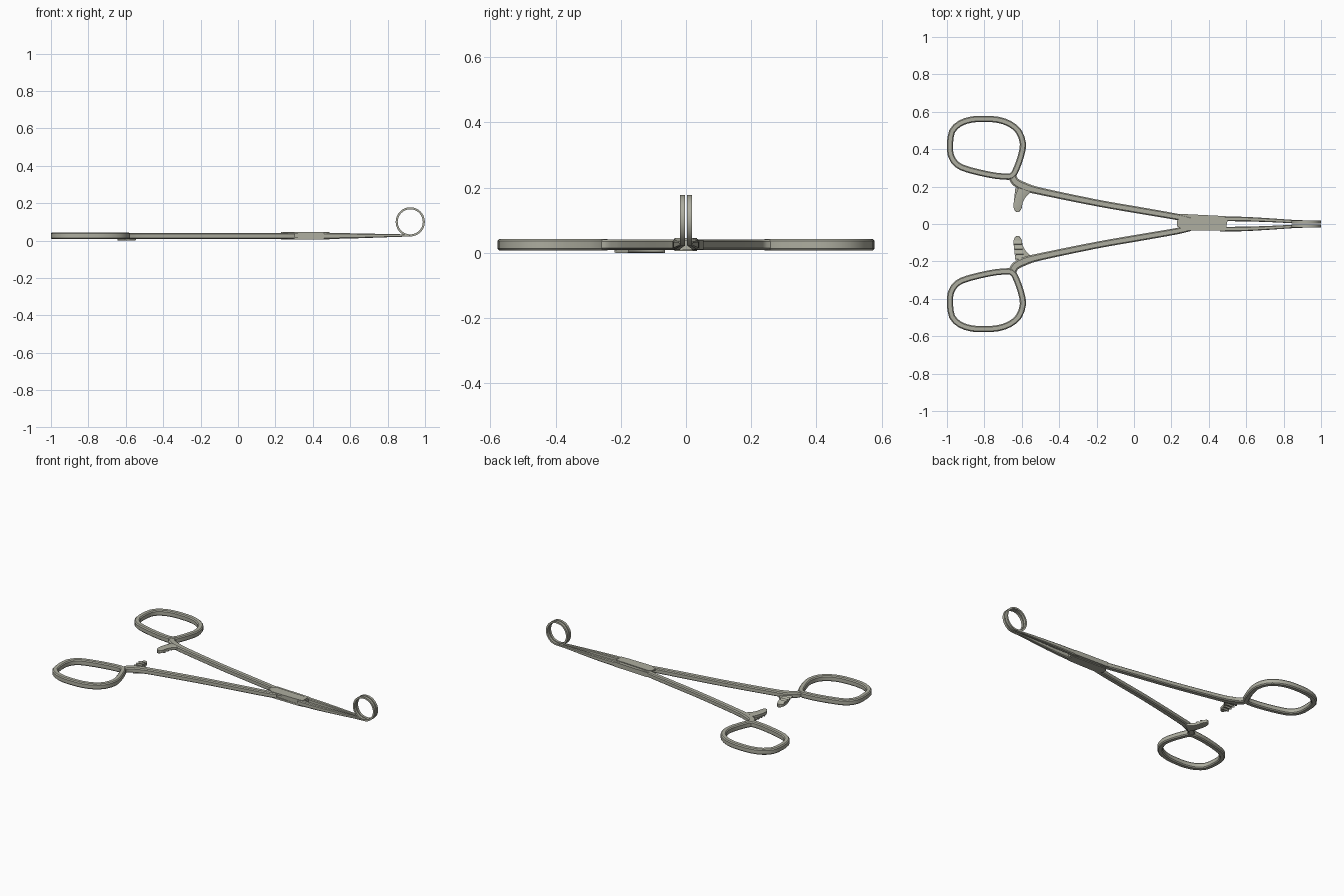
import bpy, bmesh, math
from mathutils import Vector

if "Cube" in bpy.data.objects:
    bpy.data.objects.remove(bpy.data.objects["Cube"])

steel = bpy.data.materials.new("steel")
steel.diffuse_color = (0.42, 0.42, 0.35, 1)
steel.use_nodes = True
steel.node_tree.nodes["Principled BSDF"].inputs["Base Color"].default_value = steel.diffuse_color


def finish(name, bm, smooth=True):
    bmesh.ops.recalc_face_normals(bm, faces=bm.faces)
    me = bpy.data.meshes.new(name)
    bm.to_mesh(me)
    bm.free()
    ob = bpy.data.objects.new(name, me)
    bpy.context.collection.objects.link(ob)
    me.materials.append(steel)
    if smooth:
        bpy.context.view_layer.objects.active = ob
        ob.select_set(True)
        bpy.ops.object.shade_smooth_by_angle(angle=math.radians(30))
        ob.select_set(False)
    return ob


def refine(pts, closed, steps):
    # Catmull-Rom interpolation of tuples
    n, out = len(pts), []
    get = lambda i: Vector(pts[i % n] if closed else pts[max(0, min(n - 1, i))])
    for i in range(n if closed else n - 1):
        a, b, c, d = (get(i + k) for k in (-1, 0, 1, 2))
        for s in range(steps):
            t = s / steps
            out.append(0.5 * (2 * b + (c - a) * t + (2 * a - 5 * b + 4 * c - d) * t * t
                              + (3 * b - a - 3 * c + d) * t ** 3))
    if not closed:
        out.append(get(n - 1))
    return out


def sweep(name, pts, closed=False, steps=3, chamfer=0.35):
    # pts: (x, y, half width, z centre, half height), chamfered bar section
    k = 1 - chamfer
    section = [(1, k), (k, 1), (-k, 1), (-1, k), (-1, -k), (-k, -1), (k, -1), (1, -k)]
    path = refine(pts, closed, steps)
    bm, loops, n = bmesh.new(), [], len(path)
    for i, p in enumerate(path):
        a = path[i - 1] if closed or i else p
        b = path[(i + 1) % n] if closed or i < n - 1 else p
        nx, ny = -(b[1] - a[1]), b[0] - a[0]
        m = math.hypot(nx, ny)
        loops.append([bm.verts.new((p[0] + nx / m * p[2] * u, p[1] + ny / m * p[2] * u,
                                    p[3] + p[4] * v)) for u, v in section])
    for i in range(n if closed else n - 1):
        A, B = loops[i], loops[(i + 1) % n]
        for j in range(8):
            q = (j + 1) % 8
            bm.faces.new((A[j], A[q], B[q], B[j]))
    if not closed:
        bm.faces.new(loops[0])
        bm.faces.new(loops[-1])
    return finish(name, bm)


def prism(name, outline, vec):
    bm = bmesh.new()
    f = bm.faces.new([bm.verts.new(p) for p in outline])
    r = bmesh.ops.extrude_face_region(bm, geom=[f])
    bmesh.ops.translate(bm, vec=vec, verts=[v for v in r["geom"] if isinstance(v, bmesh.types.BMVert)])
    return finish(name, bm, False)


LOOP = [(-.984, .425), (-.973, .495), (-.93, .538), (-.866, .559), (-.795, .562), (-.727, .557),
        (-.663, .535), (-.615, .493), (-.594, .43), (-.602, .372), (-.626, .302), (-.652, .258),
        (-.70, .254), (-.78, .265), (-.888, .291), (-.947, .318), (-.979, .366)]
SHANK = [(-.652, .262, .02), (-.635, .226, .022), (-.585, .199, .023), (-.5, .175, .0195), (-.2, .113, .018),
         (0, .078, .018), (.22, .040, .017), (.30, .022, .016)]
RATCHET = [(-.575, .198, .036), (-.602, .16, .028), (-.618, .12, .024), (-.622, .09, .022),
           (-.622, .072, .015), (-.622, .064, .006)]

for side, s in (("left", 1), ("right", -1)):
    # handle: finger loop, shank and ratchet arm
    sweep(side + "_finger_loop", [(x, y * s, .0165, .025, .018) for x, y in LOOP], True, 2)
    sweep(side + "_shank", [(x, y * s, w, .025, .016) for x, y, w in SHANK])
    zc = .03 if s > 0 else .010
    sweep(side + "_ratchet", [(x, y * s, w, zc, .010) for x, y, w in RATCHET], steps=2, chamfer=.2)
    # ratchet teeth: up on the right arm, down on the left
    for i in range(4):
        y, z = s * (.085 + .027 * i), zc - s * .009
        xl, xr = -.643 + .002 * i, -.600 + .005 * i
        prism(f"{side}_tooth_{i + 1}", [(xl, y, z), (xl, y + s * .025, z), (xl, y + s * .022, z - s * .011)],
              (xr - xl, 0, 0))
    # tapering jaw running tangent into the tip ring
    sweep(side + "_jaw", [(.46, s * .028, .013, .025, .017), (.60, s * .026, .012, .025, .014),
                          (.75, s * .019, .010, .026, .010), (.86, s * .0125, .009, .027, .007),
                          (.925, s * .011, .0085, .025, .004)])
    # upright flat band ring at the tip
    bm, n, r = bmesh.new(), 40, .078
    rows = []
    for i in range(n):
        a = math.tau * i / n
        rows.append([bm.verts.new((.921 + q * math.cos(a), s * y, .100 + q * math.sin(a)))
                     for q, y in ((r, .003), (r, .019), (r - .011, .019), (r - .011, .003))])
    for i in range(n):
        A, B = rows[i], rows[(i + 1) % n]
        for j in range(4):
            bm.faces.new((A[j], A[(j + 1) % 4], B[(j + 1) % 4], B[j]))
    finish(side + "_tip_ring", bm)

# box lock: two cover plates with the crossing arm sandwiched between
PLATE = [(.23, .018), (.25, .034), (.49, .022), (.49, -.034), (.44, -.036), (.27, -.034), (.23, -.012)]
ARM = [(.23, .048), (.25, .054), (.49, .042), (.50, .017), (.49, -.034), (.40, -.034), (.25, -.02)]
for name, outline, z0, z1 in (("lock_top_plate", PLATE, .034, .045), ("lock_bottom_plate", PLATE, .005, .016),
                              ("lock_inner_arm", ARM, .010, .040)):
    prism(name, [(x, y, z0) for x, y in outline], (0, 0, z1 - z0))
